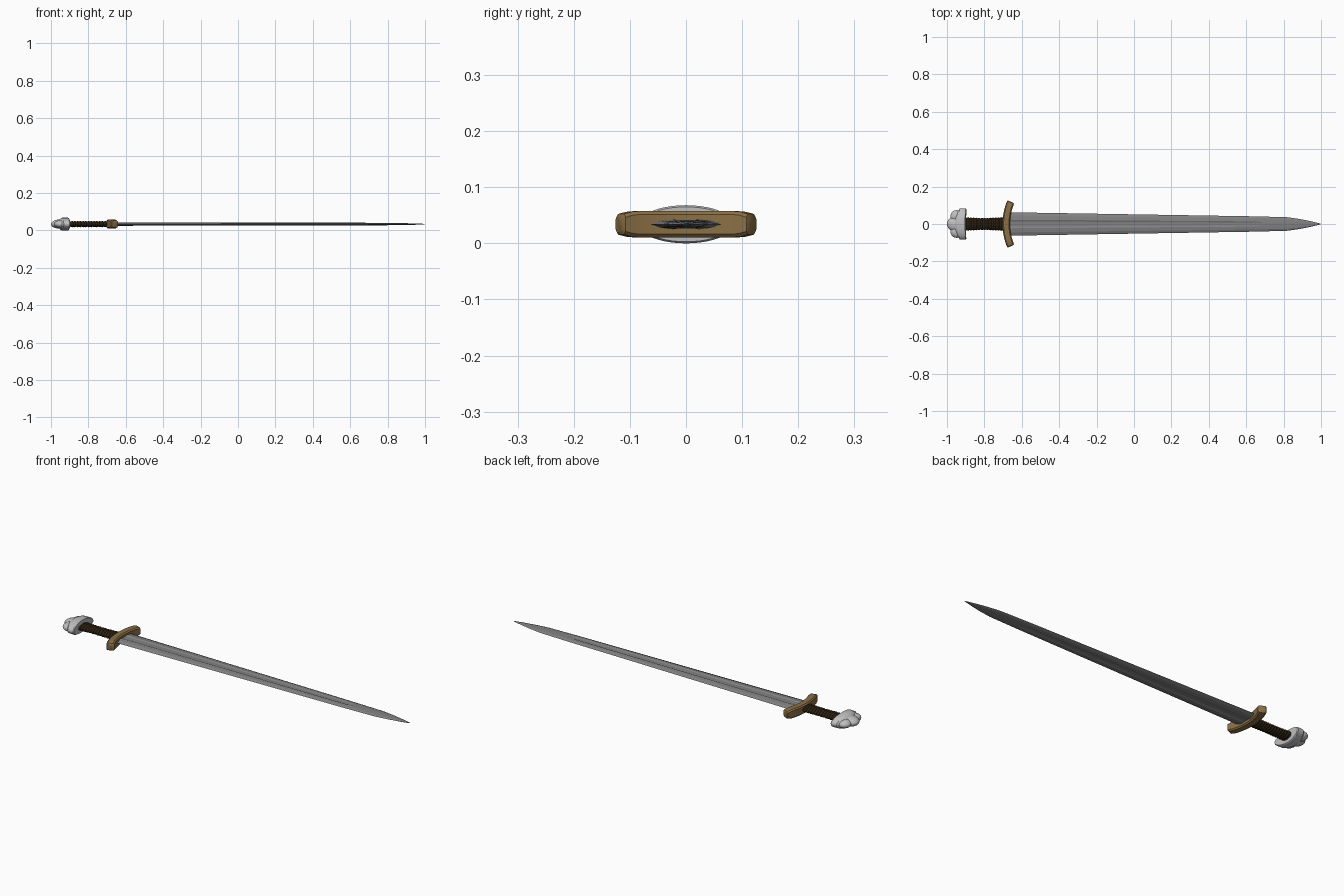
import bpy, bmesh, math
from mathutils import Vector

if "Cube" in bpy.data.objects:
    bpy.data.objects.remove(bpy.data.objects["Cube"])

ZC = 0.034  # height of the sword's centre line


def material(name, rgb):
    m = bpy.data.materials.new(name)
    m.diffuse_color = (*rgb, 1)
    m.use_nodes = True
    m.node_tree.nodes["Principled BSDF"].inputs["Base Color"].default_value = m.diffuse_color
    return m


blade_steel = material("blade steel", (0.22, 0.22, 0.225))
pommel_steel = material("pale steel", (0.52, 0.52, 0.53))
brass = material("aged brass", (0.26, 0.16, 0.06))
leather = material("dark leather", (0.035, 0.021, 0.008))


def finish(obj, mat, angle=30):
    obj.data.materials.append(mat)
    bpy.ops.object.select_all(action='DESELECT')
    obj.select_set(True)
    bpy.context.view_layer.objects.active = obj
    bpy.ops.object.shade_smooth_by_angle(angle=math.radians(angle))


def loft(name, rings, mat, angle=30):
    """Skin a list of equal-length point rings and cap both ends."""
    bm = bmesh.new()
    vs = [[bm.verts.new((p[0], p[1], p[2] + ZC)) for p in r] for r in rings]
    n = len(vs[0])
    for a, b in zip(vs, vs[1:]):
        for i in range(n):
            j = (i + 1) % n
            bm.faces.new((a[i], a[j], b[j], b[i]))
    bm.faces.new(vs[0])
    bm.faces.new(vs[-1])
    bmesh.ops.remove_doubles(bm, verts=bm.verts, dist=1e-5)
    bmesh.ops.recalc_face_normals(bm, faces=bm.faces)
    me = bpy.data.meshes.new(name)
    bm.to_mesh(me)
    bm.free()
    obj = bpy.data.objects.new(name, me)
    bpy.context.collection.objects.link(obj)
    finish(obj, mat, angle)
    return obj


def oval(x, ry, rz, n=24, bend=0.0):
    pts = []
    for i in range(n):
        a = 2 * math.pi * i / n
        y = ry * math.cos(a)
        pts.append((x + bend * y * y, y, rz * math.sin(a)))
    return pts


# Blade: bevelled edges, central fuller fading out before the point
def blade_ring(x, w, t, f, depth):
    half = [(w, 0), (0.72 * w, 0.72 * t), (f, t), (f * 0.6, t - depth)]
    top = half + [(0, t - depth * 1.15)] + [(-y, z) for y, z in reversed(half)]
    bottom = [(y, -z) for y, z in reversed(top[1:-1])]
    return [(x, y, z) for y, z in top + bottom]


loft("blade", [
    blade_ring(-0.69, 0.063, 0.009, 0.023, 0.0035),
    blade_ring(0.64, 0.041, 0.0075, 0.014, 0.003),
    blade_ring(0.68, 0.040, 0.0072, 0.010, 0.0),
    blade_ring(0.82, 0.036, 0.006, 0.009, 0.0),
    blade_ring(0.89, 0.026, 0.005, 0.006, 0.0),
    blade_ring(0.95, 0.014, 0.0035, 0.003, 0.0),
    blade_ring(0.985, 0.005, 0.002, 0.001, 0.0),
    blade_ring(1.0, 0.0006, 0.0004, 0.0002, 0.0)], blade_steel, 8)

# Crossguard: chamfered bar swept along an arc that bows towards the point
rings = []
R, N = 0.30, 16
for k in range(N + 1):
    s = -1 + 2 * k / N
    a = s * 0.395
    end = max(0, abs(s) - 0.75) / 0.25
    hx, hz, c = 0.020, 0.0235 - 0.005 * end ** 2, 0.006
    centre = Vector((-0.683 + R * (1 - math.cos(a)), R * math.sin(a), 0))
    out = Vector((-math.cos(a), math.sin(a), 0))
    sec = [(hx, hz - c), (hx - c, hz), (c - hx, hz), (-hx, hz - c),
           (-hx, c - hz), (c - hx, -hz), (hx - c, -hz), (hx, c - hz)]
    rings.append([centre + out * u + Vector((0, 0, v)) for u, v in sec])


def end_cap(ring, shift):
    mid = sum(ring, Vector()) / len(ring)
    return [mid + (p - mid) * 0.75 + Vector((0, shift, 0)) for p in ring]


rings = [end_cap(rings[0], -0.004)] + rings + [end_cap(rings[-1], 0.004)]
loft("crossguard", rings, brass)

# Grip: leather wrap with evenly spaced ridges
rings = []
TURNS = 16
for k in range(TURNS * 4 + 1):
    u = k / (TURNS * 4)
    ridge = 0.0018 * math.sin(2 * math.pi * u * TURNS)
    waist = 0.002 * math.cos(2 * math.pi * u)
    rings.append(oval(-0.92 + 0.235 * u, 0.0335 + waist + ridge, 0.0155 + ridge))
loft("grip", rings, leather, 40)

# Upper guard: oval bar below the pommel, tips bowed towards the grip
B = 1.3
loft("upper_guard", [
    oval(-0.957, 0.064, 0.023, 40, B * 1.5),
    oval(-0.947, 0.078, 0.031, 40, B * 1.5),
    oval(-0.940, 0.082, 0.034, 40, B),
    oval(-0.909, 0.084, 0.034, 40, B),
    oval(-0.904, 0.080, 0.031, 40, B)], pommel_steel)

# Pommel: three rounded lobes
for name, y, radii in (("pommel_centre_lobe", 0, (0.052, 0.042, 0.025)),
                       ("pommel_left_lobe", 0.040, (0.034, 0.034, 0.021)),
                       ("pommel_right_lobe", -0.040, (0.034, 0.034, 0.021))):
    bpy.ops.mesh.primitive_uv_sphere_add(segments=28, ring_count=16, radius=1,
                                         location=(-0.948, y, ZC))
    lobe = bpy.context.object
    lobe.name = name
    lobe.scale = radii
    bpy.ops.object.transform_apply(location=False, rotation=False, scale=True)
    finish(lobe, pommel_steel)
